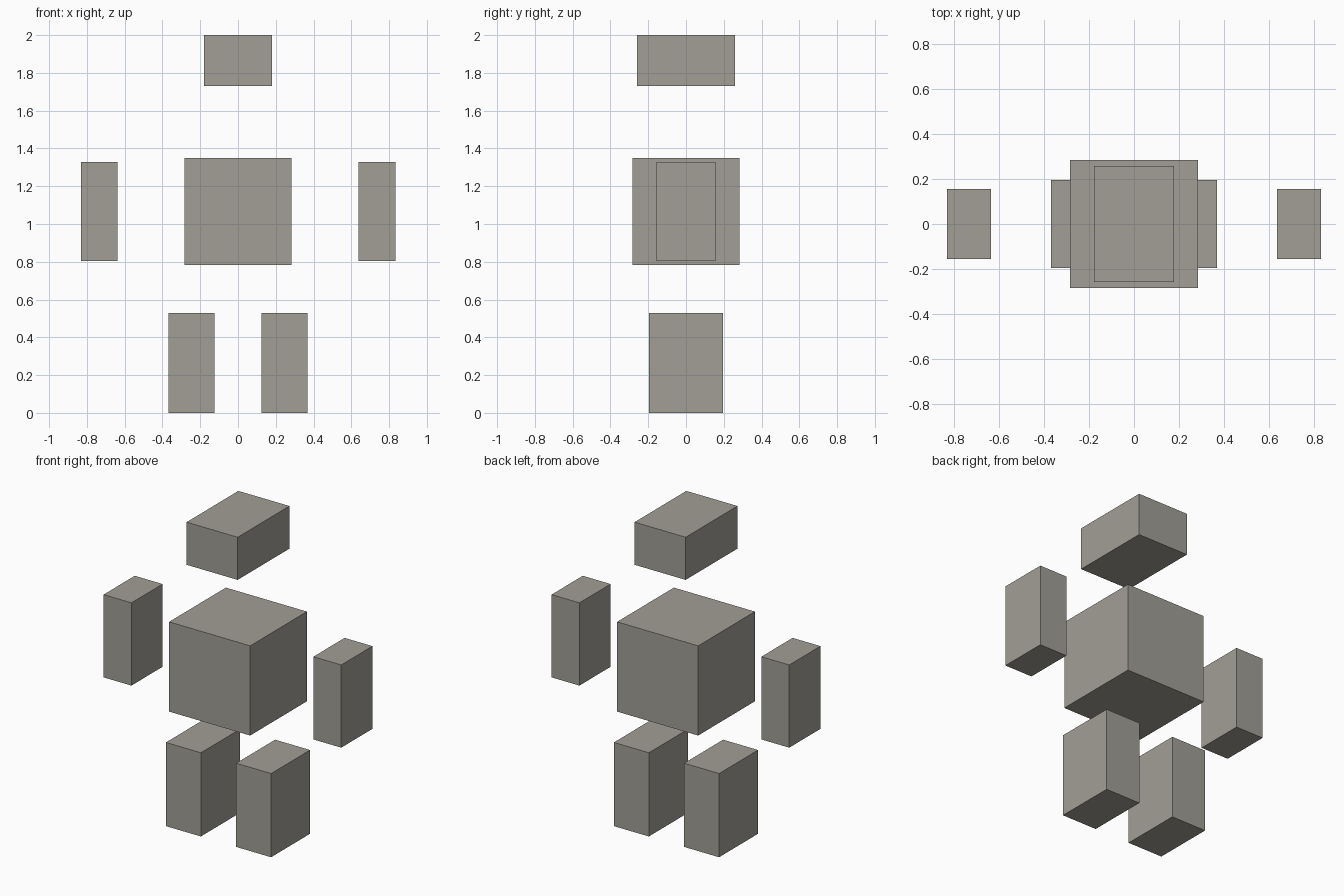
import bpy

if "Cube" in bpy.data.objects:
    bpy.data.objects.remove(bpy.data.objects["Cube"])

stone = bpy.data.materials.new("warm_grey_stone")
stone.diffuse_color = (0.36, 0.345, 0.305, 1)
stone.use_nodes = True
stone.node_tree.nodes["Principled BSDF"].inputs["Base Color"].default_value = stone.diffuse_color


def block(name, x, z_low, z_high, width, depth):
    """Box centred on y = 0, spanning z_low to z_high."""
    bpy.ops.mesh.primitive_cube_add(size=1, location=(x, 0, (z_low + z_high) / 2))
    ob = bpy.context.object
    ob.name = name
    ob.scale = (width, depth, z_high - z_low)
    bpy.ops.object.transform_apply(location=False, rotation=False, scale=True)
    ob.data.materials.append(stone)
    return ob


# Head and torso
block("head", 0, 1.73, 2.0, 0.358, 0.518)
block("torso", 0, 0.782, 1.35, 0.568, 0.568)

# Floating arms and legs, one on each side
for side, sign in (("left", -1), ("right", 1)):
    block(side + "_arm", sign * 0.735, 0.803, 1.327, 0.195, 0.312)
    block(side + "_leg", sign * 0.246, 0.0, 0.53, 0.245, 0.39)
